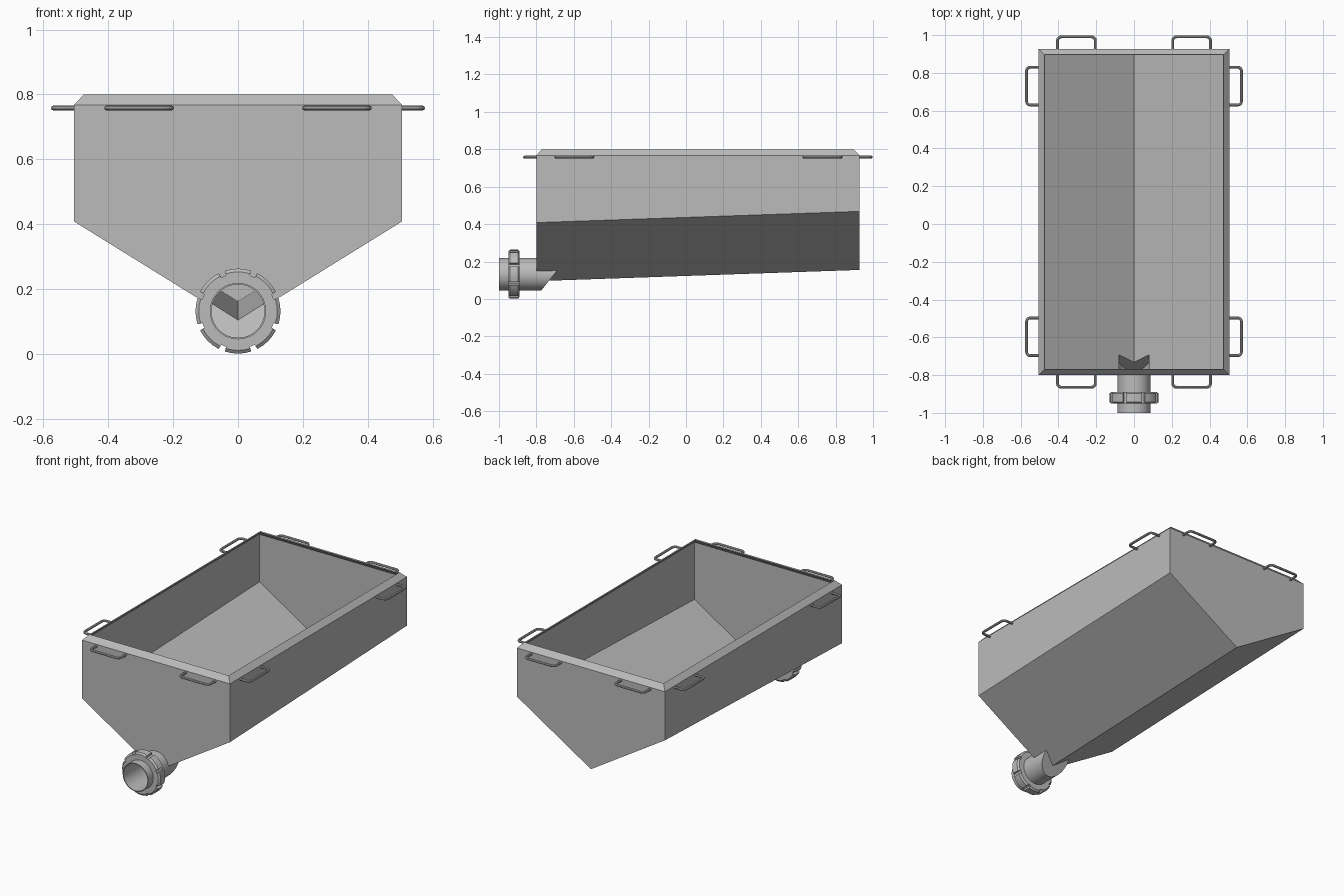
import bpy, bmesh, math
from mathutils import Vector

if "Cube" in bpy.data.objects:
    bpy.data.objects.remove(bpy.data.objects["Cube"], do_unlink=True)


def material(name, value):
    m = bpy.data.materials.new(name)
    m.use_nodes = True
    colour = (value, value, value, 1)
    m.diffuse_color = colour
    m.node_tree.nodes["Principled BSDF"].inputs["Base Color"].default_value = colour
    return m


steel = material("steel grey", 0.5)

HALF_W, FRONT, BACK = 0.505, -0.8, 0.927
RIM, TOP, LIP = 0.768, 0.8, 0.03
PIPE_Z, PIPE_R, BORE_R = 0.132, 0.087, 0.082


def finish(name, bm, smooth=False):
    bmesh.ops.recalc_face_normals(bm, faces=bm.faces)
    me = bpy.data.meshes.new(name)
    bm.to_mesh(me)
    bm.free()
    me.materials.append(steel)
    ob = bpy.data.objects.new(name, me)
    bpy.context.collection.objects.link(ob)
    if smooth:
        smooth_object(ob)
    return ob


def smooth_object(ob):
    bpy.ops.object.select_all(action="DESELECT")
    ob.select_set(True)
    bpy.context.view_layer.objects.active = ob
    bpy.ops.object.shade_smooth_by_angle(angle=math.radians(30))


def apply_modifiers(ob):
    dg = bpy.context.evaluated_depsgraph_get()
    me = bpy.data.meshes.new_from_object(ob.evaluated_get(dg))
    ob.modifiers.clear()
    ob.data = me


def subtract(ob, cutter):
    mod = ob.modifiers.new("cut", "BOOLEAN")
    mod.operation, mod.solver, mod.object = "DIFFERENCE", "EXACT", cutter
    apply_modifiers(ob)


# Hopper with a V floor rising toward the back
def hopper(name, closed):
    bm = bmesh.new()
    ends = []
    for y, rise in ((FRONT, 0), (BACK, 0.06)):
        section = ((HALF_W, RIM), (HALF_W, 0.408 + rise), (0, 0.095 + rise),
                   (-HALF_W, 0.408 + rise), (-HALF_W, RIM))
        ends.append([bm.verts.new((x, y, z)) for x, z in section])
        bm.faces.new(ends[-1])
    a, b = ends
    for i in range(4):
        bm.faces.new((a[i], a[i + 1], b[i + 1], b[i]))
    rim = [a[0], a[4], b[4], b[0]]
    if closed:
        bm.faces.new(rim)
    else:
        # Lip leaning inward around the opening
        lip = [bm.verts.new((math.copysign(HALF_W - LIP, v.co.x),
                             v.co.y + (LIP if v.co.y < 0 else -LIP), TOP)) for v in rim]
        for i in range(4):
            j = (i + 1) % 4
            bm.faces.new((rim[i], rim[j], lip[j], lip[i]))
    return finish(name, bm)


# Cylinder along y, with an optional slanted far end
def cylinder(name, radius, y0, y1, slant_shift=None):
    bm = bmesh.new()
    rings = []
    for y in (y0, y1):
        rings.append([bm.verts.new((radius * math.cos(t), y, PIPE_Z + radius * math.sin(t)))
                      for t in (math.tau * i / 40 for i in range(40))])
        bm.faces.new(rings[-1])
    for i in range(40):
        j = (i + 1) % 40
        bm.faces.new((rings[0][i], rings[0][j], rings[1][j], rings[1][i]))
    if slant_shift is not None:
        cut = bmesh.ops.bisect_plane(
            bm, geom=bm.verts[:] + bm.edges[:] + bm.faces[:],
            plane_co=(0, -0.77 + slant_shift, 0.05), plane_no=(0, 1, -0.8), clear_outer=True)
        edges = [e for e in cut["geom_cut"] if isinstance(e, bmesh.types.BMEdge)]
        bmesh.ops.contextual_create(bm, geom=edges)
    return finish(name, bm)


body = hopper("hopper_body", False)
# The open sheet is thickened inward
bm = bmesh.new()
bm.from_mesh(body.data)
if next(f for f in bm.faces if f.calc_center_median().y < FRONT + 0.001).normal.y > 0:
    bmesh.ops.reverse_faces(bm, faces=bm.faces)
bm.to_mesh(body.data)
bm.free()
shell = body.modifiers.new("sheet", "SOLIDIFY")
shell.thickness, shell.offset, shell.use_even_offset = 0.006, -1, True
apply_modifiers(body)

# Outlet pipe, closed by a slanted plate under the floor
bore = cylinder("bore_cutter", BORE_R, -1.1, -0.4, -0.006)
pipe = cylinder("outlet_pipe", PIPE_R, -1.0, -0.4, 0)
solid = hopper("hopper_cutter", True)
subtract(pipe, bore)
subtract(pipe, solid)
subtract(body, bore)
smooth_object(pipe)
for helper in (bore, solid):
    bpy.data.objects.remove(helper, do_unlink=True)

# Coupling ring with eight notched lugs
bm = bmesh.new()
outline = []
for k in range(8):
    for deg, notch in ((0, 0), (9, 0), (18, 0), (27, 0), (36, 0), (36.5, 1), (44.5, 1)):
        outline.append((math.radians(k * 45 + deg - 63), notch))
loops = []
for y, outer in ((-0.89, None), (-0.89, 0.121), (-0.898, 0.131),
                 (-0.942, 0.131), (-0.95, 0.121), (-0.95, None)):
    loop = []
    for t, notch in outline:
        r = PIPE_R - 0.001 if outer is None else (0.116 if notch else outer)
        loop.append(bm.verts.new((r * math.cos(t), y, PIPE_Z + r * math.sin(t))))
    loops.append(loop)
for k, loop in enumerate(loops):
    nxt = loops[(k + 1) % len(loops)]
    for i in range(len(loop)):
        j = (i + 1) % len(loop)
        bm.faces.new((loop[i], loop[j], nxt[j], nxt[i]))
finish("coupling_ring", bm, smooth=True)


# Carrying handles: bent rods below the rim
def handle(name, centre, out):
    out = Vector(out)
    along = Vector((-out.y, out.x, 0))
    reach, half, bend = 0.064, 0.1, 0.02
    path = [(-half, -0.004)]
    for sx, start in ((-1, 180), (1, 90)):
        for step in range(5):
            t = math.radians(start - step * 22.5)
            path.append((sx * (half - bend) + bend * math.cos(t),
                         reach - bend + bend * math.sin(t)))
    path.append((half, -0.004))
    curve = bpy.data.curves.new(name, "CURVE")
    curve.dimensions = "3D"
    curve.bevel_depth, curve.bevel_resolution, curve.use_fill_caps = 0.0075, 2, True
    spline = curve.splines.new("POLY")
    spline.points.add(len(path) - 1)
    for p, (u, v) in zip(spline.points, path):
        p.co = (*(Vector(centre) + along * u + out * v), 1)
    temp = bpy.data.objects.new(name + "_path", curve)
    bpy.context.collection.objects.link(temp)
    bpy.context.view_layer.update()
    dg = bpy.context.evaluated_depsgraph_get()
    me = bpy.data.meshes.new_from_object(temp.evaluated_get(dg))
    bpy.data.objects.remove(temp, do_unlink=True)
    me.materials.clear()
    me.materials.append(steel)
    ob = bpy.data.objects.new(name, me)
    bpy.context.collection.objects.link(ob)
    smooth_object(ob)


HZ = 0.758
for side, s in (("left", 1), ("right", -1)):
    handle("front_handle_" + side, (s * 0.305, FRONT, HZ), (0, -1, 0))
    handle("back_handle_" + side, (s * 0.305, BACK, HZ), (0, 1, 0))
    handle("side_handle_front_" + side, (s * HALF_W, -0.597, HZ), (s, 0, 0))
    handle("side_handle_back_" + side, (s * HALF_W, 0.73, HZ), (s, 0, 0))
